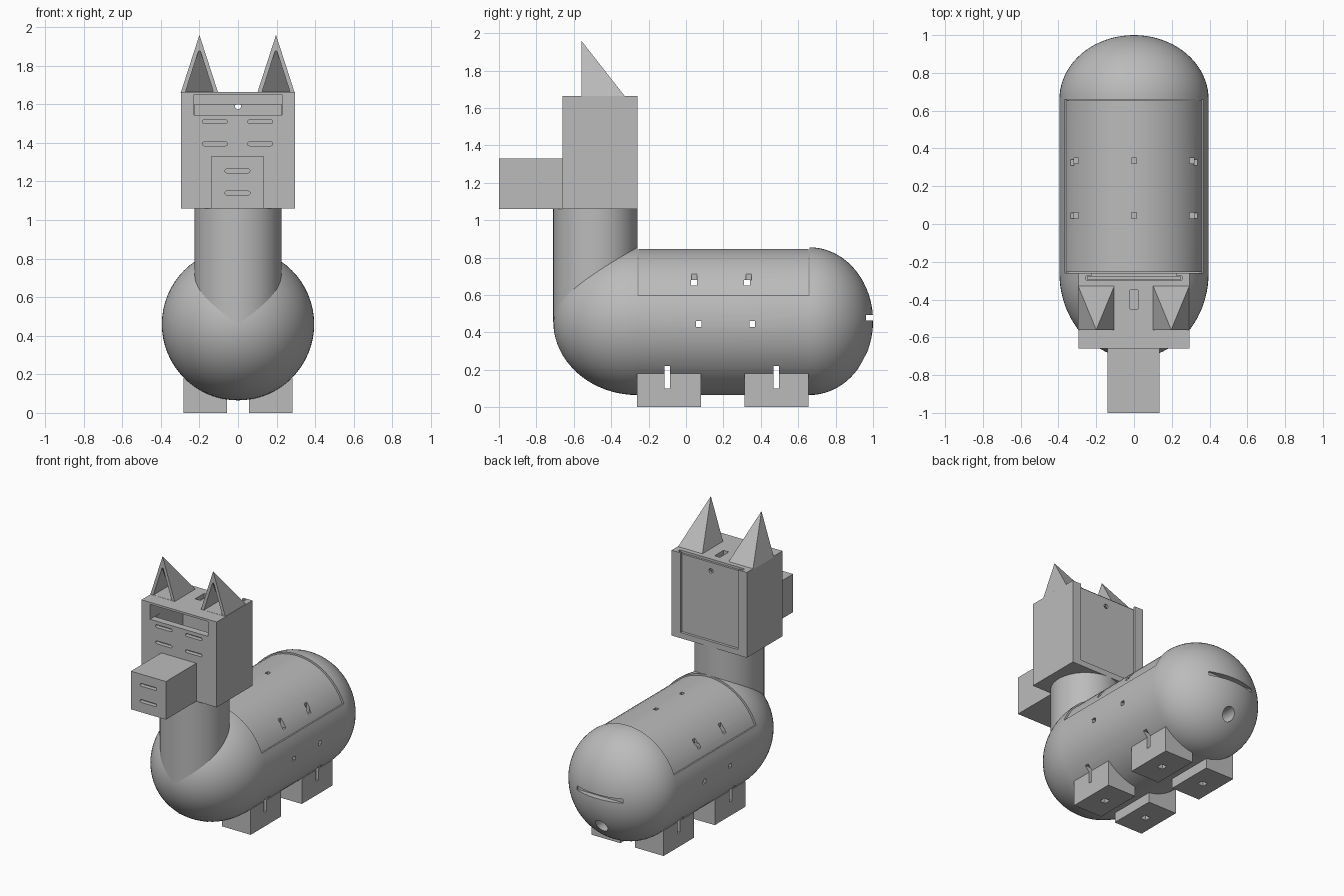
import bpy, bmesh, math
from mathutils import Matrix, Vector

default = bpy.data.objects.get("Cube")
if default:
    bpy.data.objects.remove(default, do_unlink=True)

grey = bpy.data.materials.new("plain grey")
grey.use_nodes = True
grey.diffuse_color = (0.5, 0.5, 0.5, 1)
grey.node_tree.nodes["Principled BSDF"].inputs["Base Color"].default_value = (0.5, 0.5, 0.5, 1)


def finish(name, bm):
    bmesh.ops.recalc_face_normals(bm, faces=bm.faces)
    mesh = bpy.data.meshes.new(name)
    bm.to_mesh(mesh)
    bm.free()
    mesh.materials.append(grey)
    obj = bpy.data.objects.new(name, mesh)
    bpy.context.collection.objects.link(obj)
    return obj


def box(name, x, y, z):
    """Box from three (low, high) ranges."""
    bm = bmesh.new()
    bmesh.ops.create_cube(bm, size=1)
    for v in bm.verts:
        v.co = [r[0] if c < 0 else r[1] for c, r in zip(v.co, (x, y, z))]
    return finish(name, bm)


def around(name, centre, size):
    return box(name, *[(c - s / 2, c + s / 2) for c, s in zip(centre, size)])


def cylinder(name, centre, radius, length, axis="Z", sides=64):
    bm = bmesh.new()
    turn = Matrix.Rotation(math.pi / 2, 4, "X") if axis == "Y" else Matrix()
    bmesh.ops.create_cone(bm, cap_ends=True, segments=sides, radius1=radius, radius2=radius,
                          depth=length, matrix=Matrix.Translation(centre) @ turn)
    return finish(name, bm)


def rounded_slot(x, z, y):
    """Horizontal cutter with round ends, for a slot facing forward."""
    bm = bmesh.new()
    outline = []
    for i in range(18):
        a = -math.pi / 2 + math.pi * (i % 9) / 8 + (math.pi if i > 8 else 0)
        side = 0.055 if i < 9 else -0.055
        outline.append(bm.verts.new((x + side + 0.01 * math.cos(a), y - 0.03, z + 0.01 * math.sin(a))))
    face = bm.faces.new(outline)
    ext = bmesh.ops.extrude_face_region(bm, geom=[face])
    verts = [g for g in ext["geom"] if isinstance(g, bmesh.types.BMVert)]
    bmesh.ops.translate(bm, verts=verts, vec=(0, 0.06, 0))
    return finish("slot_cutter", bm)


def ear_pyramid(name, x, half, front, back, base, top):
    """Pyramid whose tip stands over its front edge."""
    bm = bmesh.new()
    v = [bm.verts.new(p) for p in ((x - half, front, base), (x + half, front, base),
                                   (x + half, back, base), (x - half, back, base))]
    tip = bm.verts.new((x, front, top))
    bm.faces.new(v)
    for i in range(4):
        bm.faces.new((v[i], v[(i + 1) % 4], tip))
    return finish(name, bm)


def cut(obj, cutters, operation="DIFFERENCE"):
    for c in cutters:
        m = obj.modifiers.new("cut", "BOOLEAN")
        m.operation, m.solver, m.object = operation, "EXACT", c
    bpy.context.view_layer.update()
    result = bpy.data.meshes.new_from_object(obj.evaluated_get(bpy.context.evaluated_depsgraph_get()))
    obj.modifiers.clear()
    obj.data = result


def discard(cutters):
    for c in cutters:
        bpy.data.objects.remove(c, do_unlink=True)


def smooth(obj):
    bpy.ops.object.select_all(action="DESELECT")
    obj.select_set(True)
    bpy.context.view_layer.objects.active = obj
    bpy.ops.object.shade_smooth_by_angle(angle=math.radians(30))


# Body: a round tank with a dome at each end
MID, R, FRONT, BACK = 0.46, 0.395, -0.26, 0.66
bm = bmesh.new()
bmesh.ops.create_uvsphere(bm, u_segments=64, v_segments=40, radius=1,
                          matrix=Matrix.Rotation(math.pi / 2, 4, "X"))
equator = [e for e in bm.edges if all(abs(v.co.y) < 1e-4 for v in e.verts)]
bmesh.ops.split_edges(bm, edges=equator)
for f in bm.faces:
    f.tag = f.calc_center_median().y > 0
for v in bm.verts:
    rear = v.link_faces[0].tag
    y = BACK + 0.34 * v.co.y if rear else FRONT + 0.45 * v.co.y
    v.co = (R * v.co.x, y, MID + R * v.co.z)
rims = [e for e in bm.edges if e.is_boundary]
bmesh.ops.bridge_loops(bm, edges=rims)
body = finish("body", bm)

# Curved lid in a recess on the back
recess = box("recess_cutter", (-0.5, 0.5), (FRONT, BACK), (0.6, 1))
lid = cylinder("lid", (0, (FRONT + BACK) / 2, MID), 0.386, BACK - FRONT - 0.012, "Y")
cut(lid, [recess], "INTERSECT")
cut(body, [recess])
discard([recess])

# Feet with a square socket underneath
feet = []
for side, x in (("left", 0.17), ("right", -0.17)):
    for place, y in (("front", -0.09), ("rear", 0.483)):
        foot = around(f"{place}_{side}_foot", (x, y, 0.09), (0.225, 0.342, 0.18))
        socket = around("socket_cutter", (x, y, 0), (0.045, 0.045, 0.1))
        cut(foot, [socket])
        discard([socket])
        feet.append(foot)

# Holes that pass across the body, lid and feet
low = [around("hole_cutter", (0, y, 0.445), (1, 0.03, 0.03)) for y in (0.068, 0.355)]
high = [around("hole_cutter", (0, y, 0.665), (1, 0.03, 0.03)) for y in (0.043, 0.326)]
top = [around("hole_cutter", (x, y, 0.8), (0.025, 0.03, 0.2 if x == 0 else 0.4))
       for x in (-0.305, 0, 0.305) for y in (0.045, 0.335)]
straps = [around("strap_cutter", (0, y, 0.16), (1, 0.028, 0.12)) for y in (-0.1, 0.482)]
tail_slot = around("tail_slot_cutter", (0, 1, 0.478), (0.36, 0.09, 0.028))
tail_hole = cylinder("tail_hole_cutter", (0, 0.92, 0.25), 0.045, 0.2, "Y", 24)
cut(body, low + straps + [tail_slot, tail_hole])
cut(lid, high + top)
for foot in feet:
    cut(foot, straps)
discard(low + high + top + straps + [tail_slot, tail_hole])
smooth(body)
smooth(lid)

# Neck
neck = cylinder("neck", (0, -0.485, 0.76), 0.225, 0.6)
smooth(neck)

# Hollow head with eye window, vents, top slot and open back
head = box("head", (-0.295, 0.295), (-0.66, -0.26), (1.06, 1.665))
holes = [box("cavity_cutter", (-0.225, 0.225), (-0.61, -0.2), (1.1, 1.6)),
         box("eye_cutter", (-0.228, 0.228), (-0.7, -0.55), (1.545, 1.65)),
         box("door_frame_cutter", (-0.225, 0.225), (-0.28, -0.2), (1.1, 1.7)),
         box("door_track_cutter", (-0.255, 0.255), (-0.296, -0.275), (1.1, 1.7)),
         around("top_slot_cutter", (0, -0.4, 1.665), (0.042, 0.1, 0.06))]
holes += [rounded_slot(x, z, -0.66) for x in (-0.12, 0.115) for z in (1.395, 1.51)]
cut(head, holes)
discard(holes)

# Sliding door at the back of the head
door = box("back_door", (-0.25, 0.25), (-0.294, -0.279), (1.1, 1.65))
peg = cylinder("peg_cutter", (0, -0.285, 1.59), 0.016, 0.1, "Y", 16)
cut(door, [peg])
discard([peg])

# Snout with two slots
snout = box("snout", (-0.14, 0.135), (-1, -0.66), (1.06, 1.33))
slots = [rounded_slot(-0.003, z, -1) for z in (1.14, 1.255)]
cut(snout, slots)
discard(slots)

# Ears with hollow fronts
for side, x in (("left", 0.197), ("right", -0.2)):
    ear = ear_pyramid(f"{side}_ear", x, 0.097, -0.56, -0.325, 1.66, 1.96)
    hollow = ear_pyramid("ear_cutter", x, 0.072, -0.57, -0.39, 1.666, 1.89)
    cut(ear, [hollow])
    discard([hollow])
